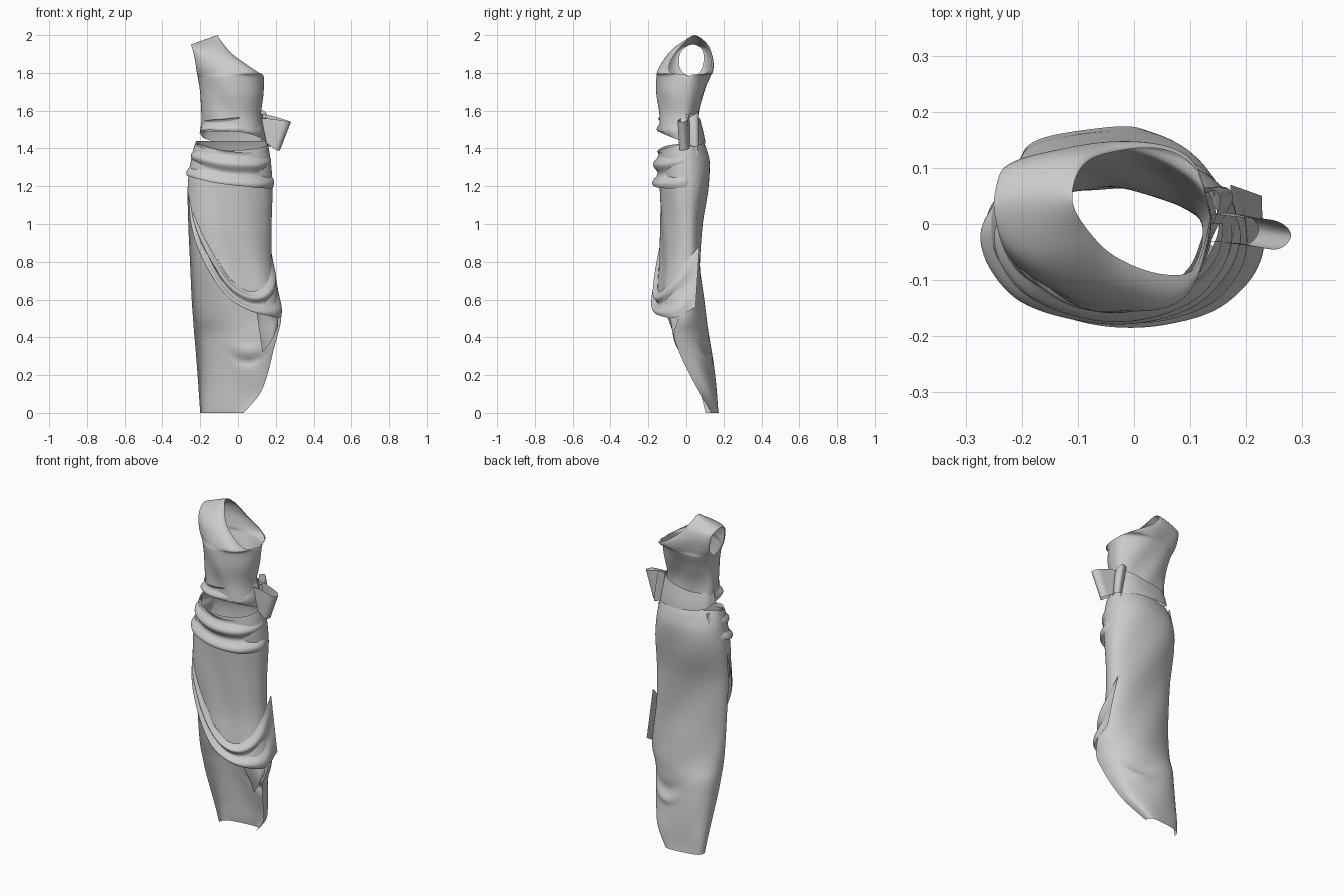
import bpy
from math import pi, sin, cos, exp
from mathutils import Vector


def interp(rows, t):
    """Smooth (Hermite) lookup in rows of (key, values...) with rising keys."""
    n = len(rows)
    t = max(rows[0][0], min(rows[-1][0], t))
    i = 0
    while i < n - 2 and t > rows[i + 1][0]:
        i += 1

    def slope(k, c):
        a, b = rows[max(k - 1, 0)], rows[min(k + 1, n - 1)]
        return (b[c] - a[c]) / (b[0] - a[0])
    p, q = rows[i], rows[i + 1]
    h = q[0] - p[0]
    s = (t - p[0]) / h
    out = []
    for c in range(1, len(p)):
        out.append((2*s**3 - 3*s*s + 1) * p[c] + (s**3 - 2*s*s + s) * h * slope(i, c)
                   + (3*s*s - 2*s**3) * q[c] + (s**3 - s*s) * h * slope(i + 1, c))
    return out


def path(points, s):
    """Point on a smooth curve through points, s from 0 to 1."""
    n = len(points) - 1
    return Vector(interp([(i / n, *p) for i, p in enumerate(points)], s))


def sheet(name, f, nu, nv):
    """Smooth cloth sheet from f(u, v), u and v from 0 to 1."""
    verts = [f(i / nu, j / nv) for j in range(nv + 1) for i in range(nu + 1)]
    w = nu + 1
    faces = [(j*w + i, j*w + i + 1, (j + 1)*w + i + 1, (j + 1)*w + i)
             for j in range(nv) for i in range(nu)]
    me = bpy.data.meshes.new(name)
    me.from_pydata(verts, [], faces)
    me.polygons.foreach_set("use_smooth", [True] * len(faces))
    ob = bpy.data.objects.new(name, me)
    bpy.context.collection.objects.link(ob)
    return ob


def folded_strip(name, top, bottom, folds=0, amp=0.0, nu=64, nv=32):
    """Cloth strip between two edge curves with folds running along it."""
    def f(u, v):
        p = path(bottom, u).lerp(path(top, u), v)
        out = Vector((p.x + 0.03, p.y, 0)).normalized()
        fade = min(1, 5 * u, 5 * (1 - u))
        return p + out * amp * sin(pi * folds * v + 0.9 * sin(4 * u)) * fade
    return sheet(name, f, nu, nv)


# Skirt sections: z, left x, right x, left seam y, right seam y, front y, back y
SKIRT = [
    (0.00, -.200, .030, .105, .135, .05, .172),
    (0.10, -.207, .115, .080, .075, .00, .163),
    (0.20, -.214, .155, .050, .020, -.05, .150),
    (0.34, -.225, .190, .010, -.045, -.09, .132),
    (0.42, -.232, .212, -.005, -.065, -.11, .122),
    (0.50, -.238, .228, -.020, -.040, -.14, .108),
    (0.60, -.245, .212, -.025, -.010, -.15, .094),
    (0.80, -.254, .180, -.030, .010, -.135, .076),
    (1.00, -.263, .178, -.030, .010, -.135, .084),
    (1.20, -.266, .183, -.010, .005, -.140, .122),
    (1.32, -.252, .175, .000, .000, -.145, .130),
    (1.40, -.235, .163, .000, .000, -.140, .108),
    (1.44, -.222, .155, .000, .000, -.130, .088),
]


def skirt_point(a, z):
    xl, xr, yl, yr, yf, yb = interp(SKIRT, z)
    c, s = cos(a), sin(a)
    seam = yl + (yr - yl) * (1 + c) / 2
    reach = (yb if s > 0 else yf) - (yl + yr) / 2
    # squarer back panel towards the hem
    k = 0.55 + 0.4 * max(0, min(1, (z - .1) / .6)) if s > 0 else 0.85
    x = (xl + xr) / 2 + c * (xr - xl) / 2
    return Vector((x, seam + abs(reach) * abs(s) ** k * (1 if s > 0 else -1), z))


def back_panel(u, v):
    p = skirt_point(u * pi, 1.44 * v)
    # curved wrinkles near the hem
    dip = 0.27 + 4 * (p.x - 0.05) ** 2
    near = exp(-((p.x - .06) / .08) ** 2)
    p.y += near * (0.014 * exp(-((p.z - dip) / 0.02) ** 2)
                   - 0.010 * exp(-((p.z - dip - .06) / 0.03) ** 2))
    p.y += 0.004 * sin(14 * p.z + 18 * p.x) * sin(u * pi)
    return p


HEM = [(-1, 1.17), (-.8, .97), (-.5, .76), (-.1, .63), (.4, .57), (1, .54)]


def front_panel(u, v):
    a = pi + u * pi
    low = interp(HEM, cos(a))[0]
    high = 1.43 - 0.04 * sin(u * pi)
    p = skirt_point(a, low + (high - low) * v)
    # slanting pull folds
    p.y += 0.006 * sin(30 * p.x + 9 * p.z) * sin(u * pi) * (1 - v)
    return p


sheet("skirt_back", back_panel, 64, 90)
sheet("skirt_front", front_panel, 64, 60)

# Gathered cloth over the hips
folded_strip("hip_drape",
             [(-.19, .075, 1.43), (-.224, -.02, 1.425), (-.18, -.105, 1.415), (-.08, -.153, 1.39),
              (.02, -.153, 1.38), (.11, -.11, 1.38), (.158, -.02, 1.395), (.14, .06, 1.41)],
             [(-.225, .075, 1.28), (-.268, -.02, 1.26), (-.21, -.12, 1.24), (-.10, -.160, 1.215),
              (.02, -.163, 1.20), (.12, -.125, 1.19), (.185, -.03, 1.19), (.165, .06, 1.20)], 3.6, .013)

# Swag falling from the left hip, round the front and up to the right side
folded_strip("front_swag",
             [(-.262, -.02, 1.24), (-.225, -.10, 1.05), (-.14, -.142, .86), (-.04, -.158, .71),
              (.06, -.155, .645), (.14, -.115, .67), (.18, -.035, .77), (.172, .07, .88)],
             [(-.262, -.02, 1.14), (-.238, -.09, .97), (-.165, -.138, .78), (-.06, -.170, .62),
              (.05, -.170, .545), (.155, -.138, .515), (.228, -.055, .505), (.228, .05, .56)], 3.4, .012)

# Loose inner fold hanging under the swag
folded_strip("inner_fold",
             [(.09, -.13, .59), (.13, -.115, .59), (.18, -.09, .56), (.215, -.04, .54)],
             [(.13, -.03, .32), (.15, -.05, .35), (.185, -.065, .40), (.21, -.05, .45)], 2, .006, 24, 16)

# Bodice rows over the shoulder: key, left edge xyz, right edge xyz, middle y
BODICE = [
    (0, -.190, .01, 1.49, .130, -.02, 1.49, -.145),
    (1, -.195, .01, 1.60, .122, -.01, 1.58, -.142),
    (2, -.201, .02, 1.70, .135, .000, 1.69, -.155),
    (3, -.213, .025, 1.775, .135, .010, 1.785, -.157),
    (3.4, -.217, -.010, 1.795, .112, -.075, 1.80, -.152),
    (4, -.222, -.035, 1.83, .055, -.090, 1.838, -.135),
    (5, -.232, -.035, 1.89, -.030, -.060, 1.90, -.098),
    (6, -.242, -.012, 1.93, -.083, -.010, 1.96, -.042),
    (7, -.250, .035, 1.95, -.110, .045, 2.00, .045),
    (8, -.242, .080, 1.93, -.090, .105, 1.955, .110),
    (9, -.232, .095, 1.89, -.030, .130, 1.885, .134),
    (10, -.222, .088, 1.83, .055, .132, 1.825, .138),
    (10.6, -.217, .065, 1.795, .112, .095, 1.795, .135),
    (11, -.213, .035, 1.775, .135, .015, 1.785, .130),
    (12, -.201, .02, 1.70, .135, .000, 1.69, .097),
    (13, -.195, .01, 1.60, .122, -.01, 1.58, .065),
    (14, -.190, .01, 1.49, .130, -.02, 1.49, .062),
]


def bodice(u, v):
    r = interp(BODICE, v * 14)
    left, right = Vector(r[0:3]), Vector(r[3:6])
    p = left.lerp(right, (1 - cos(pi * u)) / 2)
    p.y += (r[6] - (left.y + right.y) / 2) * sin(pi * u) ** 0.9
    # soft pull lines at the waist
    p.y += 0.004 * sin(35 * p.x + 22 * p.z) * sin(pi * u) * abs(1 - 2 * v)
    return p


sheet("bodice", bodice, 48, 112)

# Sash around the waist: narrow in front, deeper and lower at the back
folded_strip("sash_front",
             [(-.192, .01, 1.55), (-.17, -.085, 1.55), (-.09, -.142, 1.555), (.02, -.142, 1.565),
              (.10, -.09, 1.57), (.13, .00, 1.58)],
             [(-.203, .01, 1.48), (-.18, -.085, 1.495), (-.09, -.142, 1.495), (.02, -.132, 1.485),
              (.11, -.08, 1.46), (.152, .00, 1.43)], 1.7, .010)
folded_strip("sash_back",
             [(-.192, .01, 1.55), (-.15, .06, 1.54), (-.06, .08, 1.54), (.05, .073, 1.56),
              (.11, .04, 1.58), (.13, .00, 1.58)],
             [(-.203, .01, 1.48), (-.17, .07, 1.45), (-.06, .10, 1.43), (.05, .095, 1.425),
              (.13, .06, 1.42), (.152, .00, 1.43)], 1, .003)

# Bow loop and its tucked end
folded_strip("bow_loop",
             [(.115, .02, 1.585), (.19, .012, 1.57), (.255, .005, 1.55), (.28, -.02, 1.54),
              (.255, -.045, 1.545), (.19, -.035, 1.555), (.125, -.03, 1.56)],
             [(.15, .02, 1.425), (.18, .018, 1.41), (.21, .010, 1.395), (.222, -.012, 1.39),
              (.205, -.035, 1.39), (.175, -.035, 1.41), (.15, -.03, 1.43)], 0, 0)
folded_strip("bow_end",
             [(.10, .055, 1.595), (.135, .066, 1.60), (.155, .045, 1.58), (.14, .00, 1.56)],
             [(.13, .055, 1.42), (.16, .065, 1.41), (.175, .045, 1.41), (.155, .00, 1.42)], 1, .003, 24, 12)
